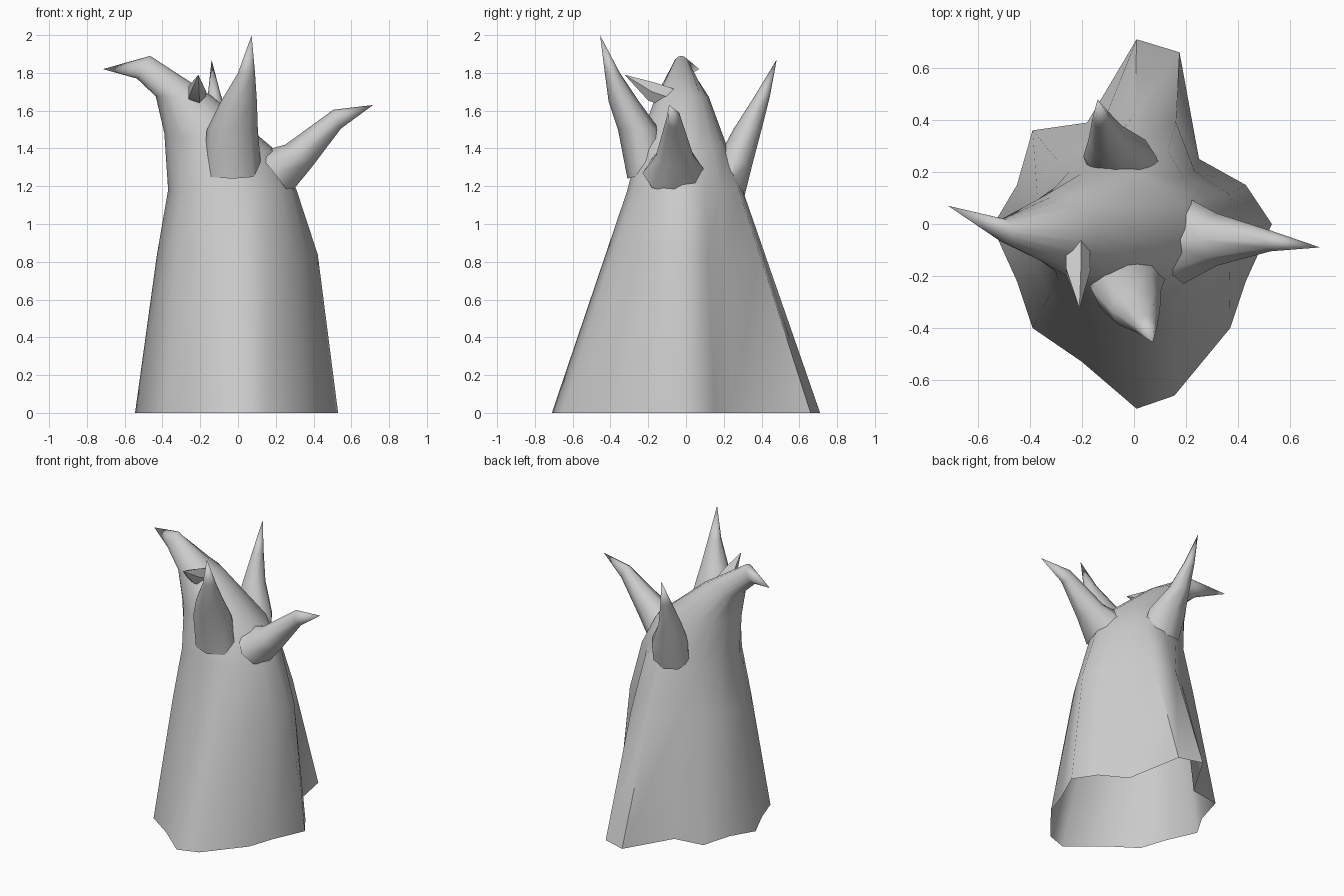
import bpy, math
from mathutils import Vector

if "Cube" in bpy.data.objects:
    bpy.data.objects.remove(bpy.data.objects["Cube"])


def oval(c, a, b, n):
    """Ring of n points around c spanned by half-axes a and b."""
    c, a, b = Vector(c), Vector(a), Vector(b)
    return [c + a * math.cos(2 * math.pi * i / n) + b * math.sin(2 * math.pi * i / n)
            for i in range(n)]


def loft(name, rings, tip):
    """Skin a list of equal rings, closing the end in a point."""
    n = len(rings[0])
    verts = [p for r in rings for p in r] + [Vector(tip)]
    faces = []
    for k in range(len(rings) - 1):
        for i in range(n):
            j = (i + 1) % n
            faces.append((k * n + i, k * n + j, (k + 1) * n + j, (k + 1) * n + i))
    last = (len(rings) - 1) * n
    faces += [(last + i, last + (i + 1) % n, len(verts) - 1) for i in range(n)]
    me = bpy.data.meshes.new(name)
    me.from_pydata(verts, [], faces)
    ob = bpy.data.objects.new(name, me)
    bpy.context.collection.objects.link(ob)
    bpy.ops.object.select_all(action='DESELECT')
    ob.select_set(True)
    bpy.context.view_layer.objects.active = ob
    bpy.ops.object.shade_smooth_by_angle(angle=math.radians(60))
    return ob


# Trunk outline at the ground (root lobes) and at the neck
base = [(.53, 0), (.43, .15), (.25, .25), (.175, .66), (.01, .71), (-.18, .39),
        (-.39, .36), (-.45, .15), (-.545, -.01), (-.45, -.22), (-.39, -.40),
        (-.20, -.53), (.01, -.71), (.155, -.66), (.37, -.40), (.43, -.22)]
neck = [(.31, -.02), (.28, .10), (.19, .18), (.13, .28), (0, .30), (-.14, .26),
        (-.25, .20), (-.33, .10), (-.37, -.01), (-.34, -.12), (-.29, -.22),
        (-.18, -.28), (0, -.31), (.12, -.28), (.22, -.20), (.28, -.12)]
low = [Vector((x, y, 0)) for x, y in base]
top = [Vector((x, y, 1.18)) for x, y in neck]
mid = [p.lerp(q, .71) for p, q in zip(low, top)]
for p in mid:
    p.x *= 1.13 if p.x > 0 else 1.02

# Hollow trunk that leans over into the left branch
loft("trunk", [low, mid, top,
               oval((-.09, -.02, 1.43), (.30, 0, -.05), (0, .23, 0), 16),
               oval((-.285, -.02, 1.675), (.15, 0, 0), (0, .14, 0), 16),
               oval((-.50, -.025, 1.83), (.035, 0, .06), (0, .045, 0), 16)],
     (-.715, .07, 1.82))

# Broken branches: each ring is (centre, half-axis, half-axis), then the tip
branches = {
    "front_branch": ([((-.03, -.20, 1.27), (.155, 0, 0), (0, .11, .03)),
                      ((-.03, -.25, 1.50), (.135, 0, 0), (0, .11, 0)),
                      ((.005, -.33, 1.65), (.095, 0, 0), (0, .08, 0)),
                      ((.045, -.39, 1.80), (.045, 0, 0), (0, .04, 0))],
                     (.072, -.455, 2.0), 8),
    "right_branch": ([((.19, -.06, 1.27), (.085, 0, -.11), (0, .17, 0)),
                      ((.32, -.06, 1.36), (.07, 0, -.06), (0, .10, 0)),
                      ((.525, -.065, 1.555), (.02, 0, -.05), (0, .04, 0))],
                     (.715, -.09, 1.63), 8),
    "back_branch": ([((-.04, .22, 1.20), (.14, 0, 0), (0, .09, -.05)),
                     ((-.055, .26, 1.33), (.14, 0, 0), (0, .09, -.02)),
                     ((-.10, .325, 1.50), (.075, 0, 0), (0, .075, 0)),
                     ((-.125, .405, 1.68), (.035, 0, 0), (0, .04, 0))],
                    (-.14, .48, 1.87), 8),
    "twig": ([((-.22, -.06, 1.66), (.05, 0, 0), (0, .02, .05)),
              ((-.22, -.18, 1.70), (.052, 0, 0), (0, .02, .05))],
             (-.21, -.325, 1.79), 5),
}
for name, (rings, tip, n) in branches.items():
    loft(name, [oval(*r, n) for r in rings], tip)
